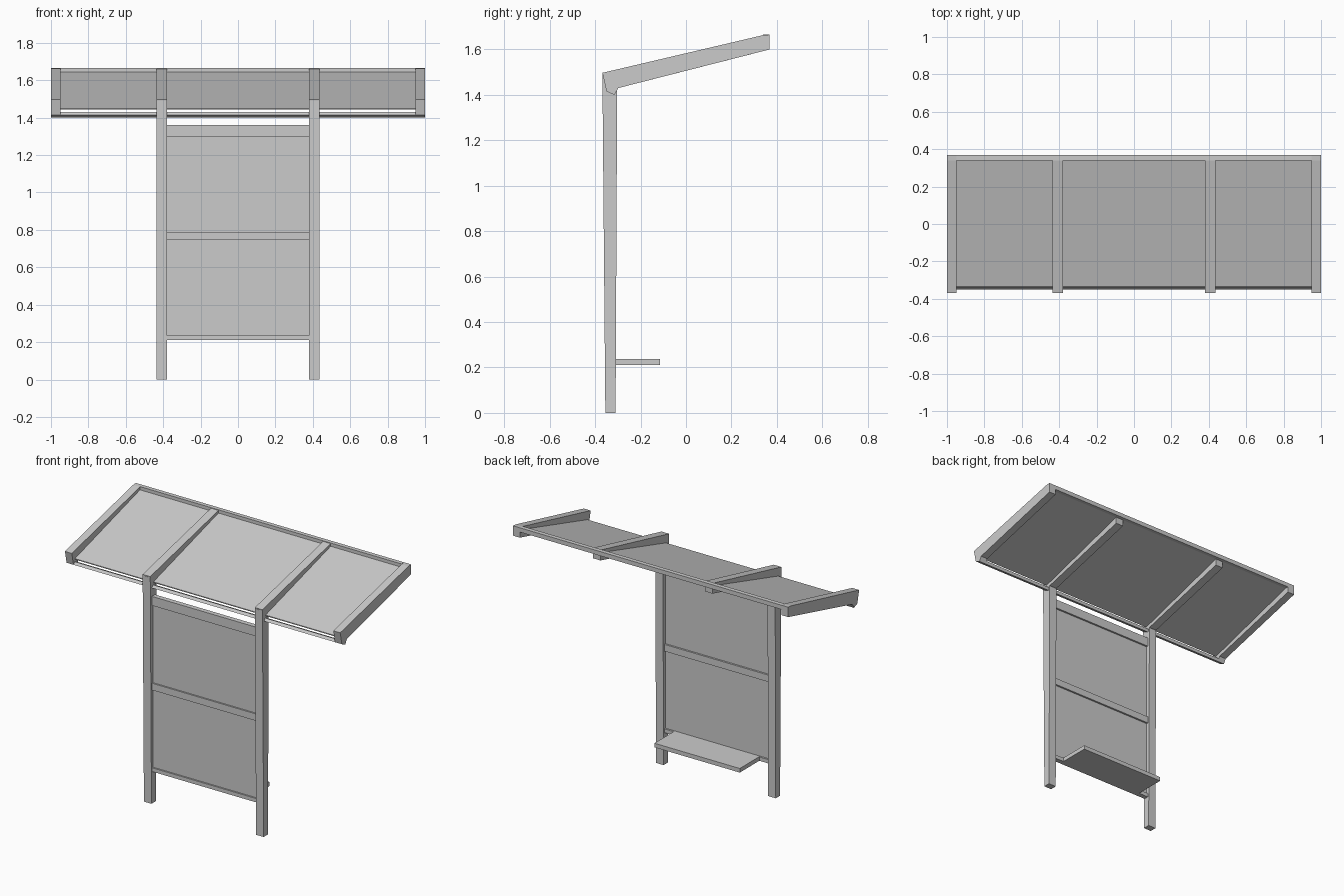
import bpy
import bmesh

cube = bpy.data.objects.get("Cube")
if cube:
    bpy.data.objects.remove(cube, do_unlink=True)

# One plain painted-metal colour
GREY = (0.6, 0.6, 0.6, 1.0)
mat = bpy.data.materials.new("pale grey")
mat.use_nodes = True
mat.diffuse_color = GREY
mat.node_tree.nodes["Principled BSDF"].inputs["Base Color"].default_value = GREY


def extrude_profile(name, profile, x0, x1):
    """Sweep a (y, z) profile along x between x0 and x1."""
    bm = bmesh.new()
    face = bm.faces.new([bm.verts.new((x0, y, z)) for y, z in profile])
    swept = bmesh.ops.extrude_face_region(bm, geom=[face])["geom"]
    verts = [v for v in swept if isinstance(v, bmesh.types.BMVert)]
    bmesh.ops.translate(bm, verts=verts, vec=(x1 - x0, 0, 0))
    bmesh.ops.recalc_face_normals(bm, faces=bm.faces)
    mesh = bpy.data.meshes.new(name)
    bm.to_mesh(mesh)
    bm.free()
    mesh.materials.append(mat)
    obj = bpy.data.objects.new(name, mesh)
    bpy.context.scene.collection.objects.link(obj)
    return obj


def box(name, x0, x1, y0, y1, z0, z1):
    return extrude_profile(name, [(y0, z0), (y1, z0), (y1, z1), (y0, z1)], x0, x1)


POST_IN, POST_OUT = 0.38, 0.435
END_IN, END_OUT = 0.95, 1.0

# Side profiles: tapered post, sloping end arm and the shorter middle arm
post = [(-0.355, 0), (-0.31, 0), (-0.303, 1.425), (-0.34, 1.49), (-0.368, 1.49)]
end_arm = [(-0.368, 1.497), (-0.35, 1.415), (-0.315, 1.40), (-0.298, 1.43),
           (0.368, 1.60), (0.368, 1.665), (0.34, 1.663)]
middle_arm = [(-0.368, 1.497), (-0.36, 1.43), (-0.298, 1.43),
              (0.345, 1.594), (0.345, 1.662)]

# Posts and roof arms, on both sides
for side, s in (("left", 1), ("right", -1)):
    extrude_profile(side + "_post", post, s * POST_IN, s * POST_OUT)
    extrude_profile(side + "_middle_arm", middle_arm, s * POST_IN, s * POST_OUT)
    extrude_profile(side + "_end_arm", end_arm, s * END_IN, s * END_OUT)

# Roof sheet, set deeper between the arms towards the low edge
roof = [(-0.335, 1.45), (0.345, 1.645), (0.345, 1.637), (-0.335, 1.444)]
extrude_profile("roof_sheet", roof, -END_IN, END_IN)

# Long rails along the low and high roof edges
low_rail = [(-0.35, 1.415), (-0.315, 1.40), (-0.308, 1.418), (-0.338, 1.431)]
extrude_profile("low_roof_rail", low_rail, -END_OUT, END_OUT)
box("high_roof_rail", -END_IN, END_IN, 0.34, 0.368, 1.637, 1.665)

# Cross rails and infill sheets between the posts
for name, z0, z1 in (("top", 1.30, 1.36), ("middle", 0.745, 0.79), ("bottom", 0.21, 0.235)):
    box(name + "_cross_rail", -POST_IN, POST_IN, -0.35, -0.318, z0, z1)
for name, z0, z1 in (("upper", 0.79, 1.30), ("lower", 0.235, 0.745)):
    box(name + "_wall_sheet", -POST_IN, POST_IN, -0.34, -0.33, z0, z1)

# Bench seat behind the wall
box("seat", -0.31, 0.31, -0.32, -0.115, 0.21, 0.237)
